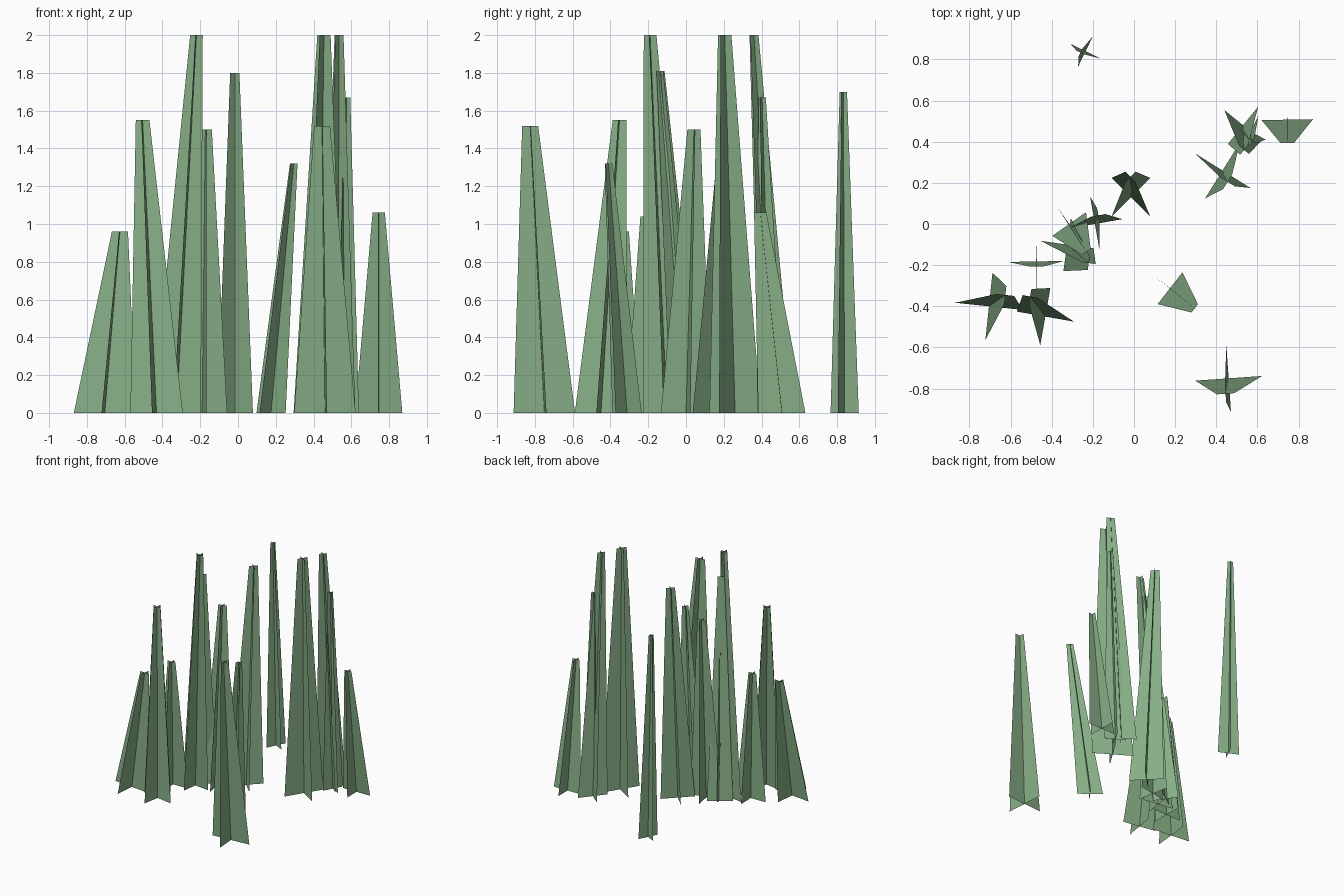
import bpy
from math import radians, cos, sin

green = bpy.data.materials.new("leaf_green")
green.diffuse_color = (0.24, 0.42, 0.24, 1)

TAPER = 0.26  # top width relative to base width


def crossed_blades(name, base, top, height, half_width, angle):
    """Two tapered sheets crossing at right angles, leaning from base to top."""
    verts, faces = [], []
    for turn in (0, 90):
        a = radians(angle + turn)
        dx, dy = cos(a) * half_width, sin(a) * half_width
        n = len(verts)
        for (cx, cy), z, s in ((base, 0, 1), (top, height, TAPER)):
            verts += [(cx - dx * s, cy - dy * s, z), (cx + dx * s, cy + dy * s, z)]
        faces.append((n, n + 1, n + 3, n + 2))
    mesh = bpy.data.meshes.new(name)
    mesh.from_pydata(verts, [], faces)
    mesh.materials.append(green)
    obj = bpy.data.objects.new(name, mesh)
    bpy.context.collection.objects.link(obj)


# base centre, top centre, height, base half width, rotation
tufts = [
    ((-0.235, 0.84), (-0.26, 0.833), 1.70, 0.083, -26),
    ((0.46, -0.75), (0.445, -0.825), 1.52, 0.163, 4),
    ((0.175, -0.312), (0.295, -0.41), 1.32, 0.098, 52),
    ((0.745, 0.507), (0.745, 0.393), 1.06, 0.125, 1),
    ((0.43, 0.26), (0.455, 0.205), 2.00, 0.16, -32),
    ((0.53, 0.48), (0.535, 0.36), 2.00, 0.117, -39),
    ((0.565, 0.45), (0.575, 0.403), 1.67, 0.085, -28),
    ((-0.015, 0.13), (-0.017, 0.23), 1.80, 0.133, 45),
    ((-0.19, 0.0), (-0.173, 0.042), 1.50, 0.135, 10),
    ((-0.325, -0.10), (-0.22, -0.19), 2.00, 0.13, -8),
    ((-0.315, 0.0), (-0.232, -0.135), 1.81, 0.10, -55),
    ((-0.475, -0.182), (-0.472, -0.206), 1.04, 0.136, 1),
    ((-0.705, -0.40), (-0.625, -0.345), 0.96, 0.165, -6),
    ((-0.431, -0.45), (-0.505, -0.352), 1.55, 0.141, -10),
]
for i, t in enumerate(tufts):
    crossed_blades(f"grass_blade_{i + 1:02d}", *t)
